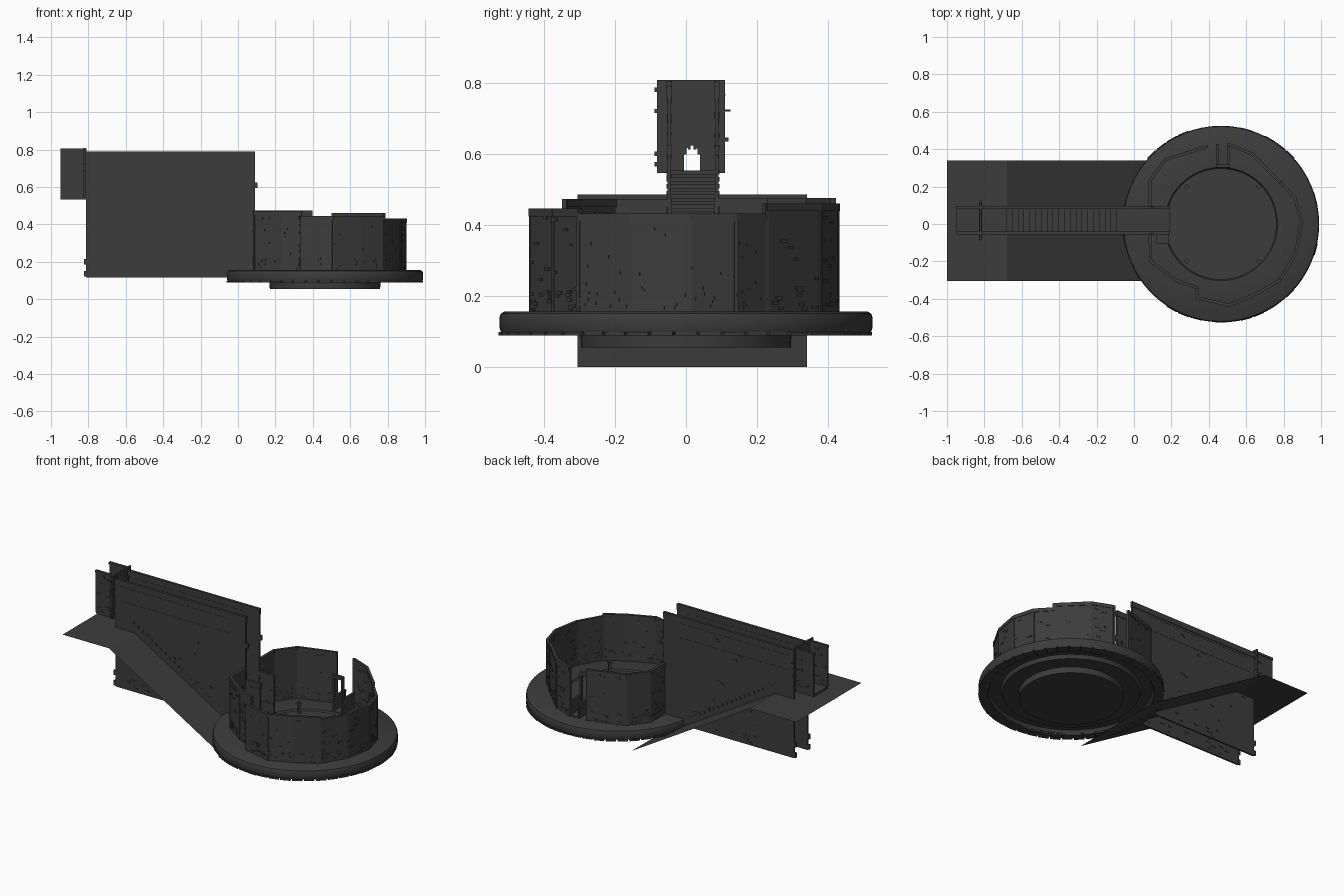
import bpy, bmesh, random
from math import pi, sin, cos, atan2, radians
from mathutils import Vector, Matrix

if "Cube" in bpy.data.objects:
    bpy.data.objects.remove(bpy.data.objects["Cube"])

random.seed(4)
stone = bpy.data.materials.new("dark_stone")
stone.diffuse_color = (0.045, 0.045, 0.045, 1)
stone.use_nodes = True
stone.node_tree.nodes["Principled BSDF"].inputs["Base Color"].default_value = stone.diffuse_color
CX = 0.465  # centre of the round platform


def finish(bm, name, smooth=False):
    bmesh.ops.recalc_face_normals(bm, faces=bm.faces)
    me = bpy.data.meshes.new(name)
    bm.to_mesh(me)
    bm.free()
    me.materials.append(stone)
    ob = bpy.data.objects.new(name, me)
    bpy.context.collection.objects.link(ob)
    if smooth:
        bpy.context.view_layer.objects.active = ob
        ob.select_set(True)
        bpy.ops.object.shade_smooth_by_angle(angle=radians(35))
        ob.select_set(False)
    return ob


def add_box(bm, c, s, rot=0.0):
    m = Matrix.Translation(c) @ Matrix.Rotation(rot, 4, 'Z') @ Matrix.Diagonal((*s, 1))
    bmesh.ops.create_cube(bm, size=1, matrix=m)


def span(bm, x, y, z):
    """Box from (min, max) pairs."""
    add_box(bm, [(a + b) / 2 for a, b in (x, y, z)], [b - a for a, b in (x, y, z)])


def prism(bm, pts, to3d, vec):
    f = bm.faces.new([bm.verts.new(to3d(*p)) for p in pts])
    r = bmesh.ops.extrude_face_region(bm, geom=[f])
    vs = [g for g in r["geom"] if isinstance(g, bmesh.types.BMVert)]
    bmesh.ops.translate(bm, verts=vs, vec=vec)


def panel(bm, a, b, z0, z1, t=0.010, bricks=0, coping=0.022):
    """Upright wall slab between two plan points, with coping and raised bricks."""
    a, b = Vector(a), Vector(b)
    d, mid = b - a, (a + b) / 2
    rot, ln = atan2(d.y, d.x), d.length
    add_box(bm, (mid.x, mid.y, (z0 + z1) / 2), (ln, t, z1 - z0), rot)
    if coping:
        add_box(bm, (mid.x, mid.y, z1 - coping / 2), (ln + 0.004, t + 0.006, coping), rot)
    for _ in range(bricks):
        w = random.uniform(0.012, 0.03)
        p = a + d * random.uniform(0.08, 0.92)
        z = random.choice((random.uniform(z0 + 0.01, z0 + 0.07), random.uniform(z0, z1 - 0.02)))
        add_box(bm, (p.x, p.y, z), (w, t + 0.006, 0.009), rot)


# round platform: revolved profile with hanging rim and lower hub
prof = [(0.297, 0.145), (0.303, 0.155), (0.512, 0.155), (0.521, 0.15), (0.525, 0.14),
        (0.525, 0.11), (0.521, 0.098), (0.47, 0.098), (0.46, 0.115), (0.40, 0.115),
        (0.39, 0.092), (0.297, 0.092), (0.295, 0.055)]
bm = bmesh.new()
N = 64
rings = [[bm.verts.new((CX + r * cos(2 * pi * i / N), r * sin(2 * pi * i / N), z))
          for i in range(N)] for r, z in prof]
for ra, rb in zip(rings, rings[1:]):
    for i in range(N):
        bm.faces.new((ra[i], ra[(i + 1) % N], rb[(i + 1) % N], rb[i]))
bm.faces.new(rings[0])
bm.faces.new(rings[-1])
finish(bm, "round_platform", True)

# flat stones under the rim
bm = bmesh.new()
for i in range(48):
    a = 2 * pi * i / 48
    r = 0.495 + random.uniform(0, 0.006)
    add_box(bm, (CX + r * cos(a), r * sin(a), 0.093), (0.055, 0.06, 0.009), a)
finish(bm, "rim_stones")

# sloping ground sheet
bm = bmesh.new()
rows = [[bm.verts.new((x, y, z)) for y in (-0.305, 0.34)]
        for x, z in ((-1, 0.485), (-0.68, 0.485), (0.14, 0.0))]
for p, q in zip(rows, rows[1:]):
    bm.faces.new((p[0], q[0], q[1], p[1]))
finish(bm, "hill_slope")

# corridor side walls with ragged ends
Y0, Y1 = -0.047, 0.087
for y, name in ((Y0, "corridor_wall_front"), (Y1, "corridor_wall_back")):
    bm = bmesh.new()
    panel(bm, (-0.812, y), (0.09, y), 0.115, 0.79, 0.010, 25, 0.035)
    panel(bm, (-0.948, y), (-0.812, y), 0.545, 0.805, 0.010, 8, 0.015)
    panel(bm, (0.09, y), (0.19, y), 0.155, 0.40, 0.010, 6)
    for z in (0.135, 0.20, 0.60, 0.70, 0.765):
        add_box(bm, (-0.815, y, z), (0.018, 0.012, 0.03))
    add_box(bm, (0.095, y, 0.61), (0.02, 0.012, 0.03))
    for z in (0.655, 0.745):
        add_box(bm, (-0.40, y, z), (0.75, 0.0125, 0.008))
    finish(bm, name)

# staircase with landings at both ends
STEPS = 20
XA, XB, ZA, ZB = -0.69, -0.07, 0.547, 0.16
dx, dz = (XB - XA) / STEPS, (ZA - ZB) / STEPS
pts = [(-0.948, ZA)]
for i in range(STEPS):
    pts += [(XA + i * dx, ZA - i * dz), (XA + i * dx, ZA - (i + 1) * dz)]
pts += [(0.19, ZB), (0.19, ZB - 0.012), (XB - 0.02, ZB - 0.012), (XA - 0.02, ZA - 0.015), (-0.948, ZA - 0.015)]
bm = bmesh.new()
prism(bm, pts, lambda x, z: (x, Y0, z), (0, Y1 - Y0, 0))
for i in range(STEPS):  # tread noses poking through the walls
    add_box(bm, (XA + i * dx + 0.004, 0.02, ZA - i * dz), (0.012, 0.15, 0.012))
finish(bm, "staircase")

# gate plate with pointed arch
arch = [(-0.006, 0.545), (-0.006, 0.60), (0.001, 0.614), (0.017, 0.624),
        (0.033, 0.614), (0.04, 0.60), (0.04, 0.545)]
pts = [(-0.082, 0.545)] + arch + [(0.11, 0.545), (0.11, 0.808), (-0.082, 0.808)]
bm = bmesh.new()
prism(bm, pts, lambda y, z: (-0.826, y, z), (0.01, 0, 0))
for (y0, z0), (y1, z1) in zip(arch, arch[1:]):  # arch moulding
    m = Vector((-0.821, (y0 + y1) / 2, (z0 + z1) / 2))
    span(bm, (-0.829, -0.813), (m.y - 0.004, m.y + 0.004),
         (min(z0, z1) - 0.002, max(z0, z1) + 0.002)) if max(z0, z1) > 0.6 and z0 != z1 else None
for y in (-0.048, 0.08):
    span(bm, (-0.83, -0.812), (y - 0.004, y + 0.004), (0.67, 0.79))
span(bm, (-0.829, -0.813), (-0.082, 0.11), (0.675, 0.683))
for _ in range(45):
    y, z = random.uniform(-0.075, 0.10), random.uniform(0.56, 0.80)
    if not (-0.03 < y < 0.065 and z < 0.64):
        add_box(bm, (-0.821, y, z), (0.014, random.uniform(0.015, 0.035), 0.005))
for z in (0.57, 0.6, 0.64, 0.72, 0.78):  # ragged edge bricks
    add_box(bm, (-0.821, random.choice((-0.08, 0.11)), z), (0.012, 0.018, 0.012))
add_box(bm, (-0.821, 0.115, 0.722), (0.012, 0.02, 0.006))
finish(bm, "arched_gate")

# faceted courtyard wall: (plan points, top height)
runs = [
    ("wall_back_left", [(0.085, 0.087), (0.085, 0.232), (0.17, 0.345), (0.39, 0.414)], 0.475),
    ("wall_back_right", [(0.507, 0.425), (0.63, 0.375), (0.78, 0.225)], 0.46),
    ("wall_right", [(0.78, 0.225), (0.86, 0.14), (0.895, 0.01), (0.865, -0.155), (0.78, -0.30)], 0.432),
    ("wall_front", [(0.78, -0.30), (0.66, -0.37), (0.51, -0.435), (0.34, -0.395), (0.335, -0.34)], 0.445),
    ("wall_front_left", [(0.335, -0.34), (0.225, -0.30), (0.09, -0.20), (0.085, -0.047)], 0.472),
]
for name, plan, top in runs:
    bm = bmesh.new()
    for p, q in zip(plan, plan[1:]):
        panel(bm, p, q, 0.15, top, 0.010, 14)
    for p in plan:  # corner pilasters
        add_box(bm, (p[0], p[1], (0.15 + top) / 2), (0.013, 0.013, top - 0.15),
                atan2(p[1], p[0] - CX))
    finish(bm, name)

# rear doorway: low side walls and a taller inner frame
bm = bmesh.new()
for x in (0.445, 0.507):
    panel(bm, (x, 0.31), (x, 0.425), 0.15, 0.25, 0.008, 0, 0.012)
    span(bm, (x - 0.006, x + 0.006), (0.302, 0.318), (0.15, 0.39))
span(bm, (0.439, 0.513), (0.302, 0.318), (0.368, 0.39))
span(bm, (0.445, 0.507), (0.30, 0.425), (0.15, 0.163))
finish(bm, "rear_doorway")

# four short posts around the sunken floor
for i, (sx, sy) in enumerate(((-1, -1), (1, -1), (1, 1), (-1, 1))):
    bm = bmesh.new()
    p = (CX + 0.01 + sx * 0.192, sy * 0.2)
    add_box(bm, (*p, 0.175), (0.016, 0.016, 0.07), pi / 4)
    add_box(bm, (*p, 0.207), (0.022, 0.022, 0.012), pi / 4)
    finish(bm, f"floor_post_{i + 1}")

# crate beside the stair exit
bm = bmesh.new()
span(bm, (0.125, 0.182), (-0.103, -0.055), (0.15, 0.24))
span(bm, (0.121, 0.186), (-0.107, -0.055), (0.225, 0.245))
finish(bm, "entrance_crate")
